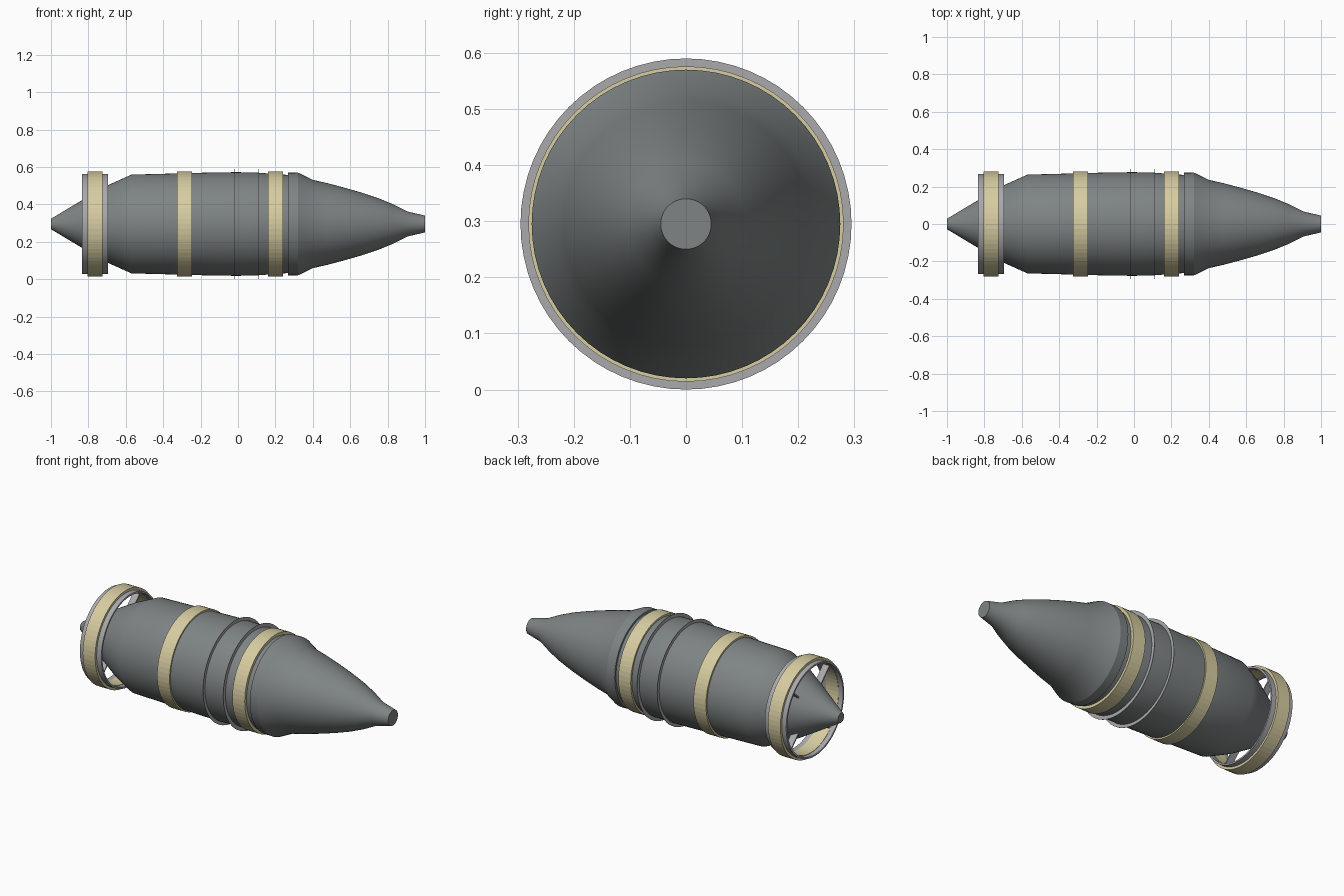
import bpy, math

if "Cube" in bpy.data.objects:
    bpy.data.objects.remove(bpy.data.objects["Cube"])

AXIS_Z = 0.295


def material(name, color):
    m = bpy.data.materials.new(name)
    m.diffuse_color = (*color, 1.0)
    m.use_nodes = True
    m.node_tree.nodes["Principled BSDF"].inputs["Base Color"].default_value = m.diffuse_color
    return m


DARK = material("gunmetal grey", (0.21, 0.23, 0.23))
LIGHT = material("light grey", (0.40, 0.40, 0.42))
GOLD = material("pale gold", (0.68, 0.61, 0.36))


def lathe(name, profile, mat, segs=64, closed=False, smooth=True):
    """Revolve (x, radius) points around the long axis; closed makes a ring section."""
    verts, faces, n = [], [], len(profile)
    for x, r in profile:
        for k in range(segs):
            a = 2 * math.pi * k / segs
            verts.append((x, r * math.cos(a), AXIS_Z + r * math.sin(a)))
    for i in range(n if closed else n - 1):
        j = (i + 1) % n
        for k in range(segs):
            q = (k + 1) % segs
            faces.append((i * segs + k, j * segs + k, j * segs + q, i * segs + q))
    if not closed:
        faces.append(tuple(range(segs)))
        faces.append(tuple(reversed(range((n - 1) * segs, n * segs))))
    mesh = bpy.data.meshes.new(name)
    mesh.from_pydata(verts, [], faces)
    mesh.materials.append(mat)
    obj = bpy.data.objects.new(name, mesh)
    bpy.context.collection.objects.link(obj)
    # consistent outward normals
    import bmesh
    bm = bmesh.new()
    bm.from_mesh(mesh)
    bmesh.ops.recalc_face_normals(bm, faces=bm.faces)
    bm.to_mesh(mesh)
    bm.free()
    if smooth:
        bpy.ops.object.select_all(action='DESELECT')
        obj.select_set(True)
        bpy.context.view_layer.objects.active = obj
        bpy.ops.object.shade_smooth_by_angle(angle=math.radians(25))
    return obj


def ring(name, x0, x1, r_in, r_out, mat, segs=64, smooth=True):
    return lathe(name, [(x0, r_in), (x0, r_out), (x1, r_out), (x1, r_in)],
                 mat, segs, True, smooth)


# Main casing with conical tail
lathe("casing", [(-1.0, 0.028), (-0.83, 0.13), (-0.69, 0.21), (-0.63, 0.237),
                 (-0.57, 0.264), (-0.3, 0.271), (-0.12, 0.276), (0.0, 0.277),
                 (0.1, 0.275), (0.27, 0.262)], DARK)

# Nose with shoulder collar and blunt fuse tip
lathe("nose", [(0.268, 0.274), (0.32, 0.275), (0.40, 0.236), (0.48, 0.218),
               (0.57, 0.194), (0.66, 0.168), (0.75, 0.138), (0.83, 0.105),
               (0.905, 0.067), (1.0, 0.045)], DARK)

# Gold bands around casing and tail shroud
for name, x in (("tail_band", -0.765), ("middle_band", -0.285), ("front_band", 0.2)):
    ring(name, x - 0.04, x + 0.04, 0.255, 0.281, GOLD, smooth=False)

# Open tail shroud
ring("tail_shroud", -0.833, -0.695, 0.257, 0.267, LIGHT)

# Thin raised flanges
for i, x in enumerate((-0.02, 0.11)):
    ring(f"flange_{i + 1}", x - 0.001, x + 0.001, 0.265, 0.295, LIGHT)

# Struts carrying the shroud
for i in range(4):
    a = math.radians(45 + 90 * i)
    t = 0.004
    side = (-math.sin(a) * t, math.cos(a) * t)
    pts = [(-0.80, 0.14), (-0.80, 0.26), (-0.76, 0.26), (-0.76, 0.16)]
    verts = [(x, r * math.cos(a) + s * side[0], AXIS_Z + r * math.sin(a) + s * side[1])
             for s in (-1, 1) for x, r in pts]
    faces = [(0, 1, 2, 3), (7, 6, 5, 4)]
    faces += [(k, k + 4, (k + 1) % 4 + 4, (k + 1) % 4) for k in range(4)]
    mesh = bpy.data.meshes.new("strut")
    mesh.from_pydata(verts, [], faces)
    mesh.materials.append(LIGHT)
    bpy.context.collection.objects.link(bpy.data.objects.new(f"shroud_strut_{i + 1}", mesh))
